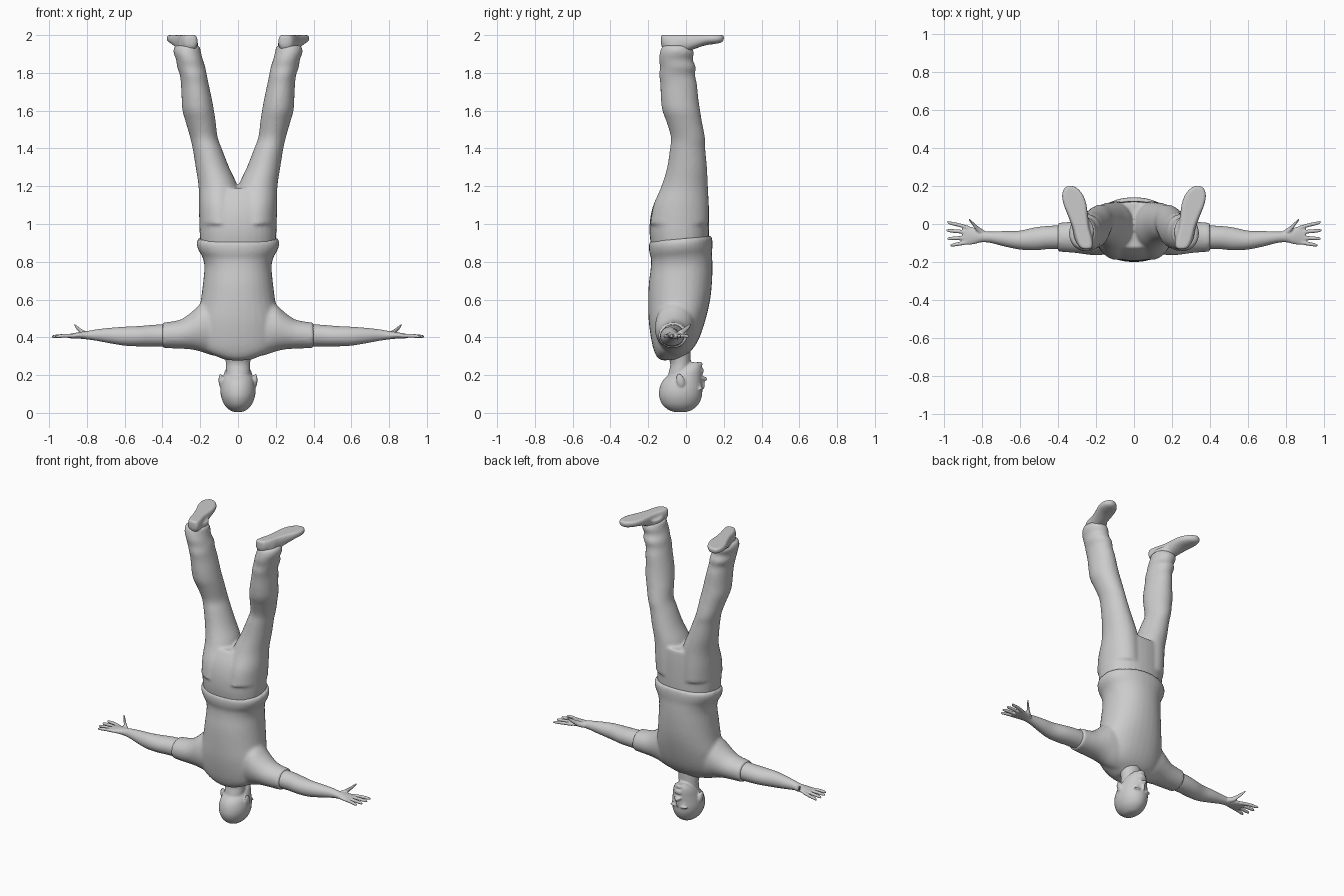
import bpy, bmesh, math
from mathutils import Vector, Matrix


def spline(rows, steps=4):
    """Catmull-Rom interpolation of whole rows."""
    out = []
    for i in range(len(rows) - 1):
        p = [rows[max(0, min(len(rows) - 1, i + k))] for k in (-1, 0, 1, 2)]
        for s in range(steps):
            t = s / steps
            out.append([0.5 * (2 * b + (c - a) * t + (2 * a - 5 * b + 4 * c - d) * t * t
                               + (3 * b - a - 3 * c + d) * t ** 3) for a, b, c, d in zip(*p)])
    return out + [list(rows[-1])]


def loft(bm, axis, rows, side=1, power=1.0, tilt=0.0, zmax=9.0, n=32):
    """Closed tube along an axis; row = (position, min, max, min, max) of the other two axes."""
    others = [i for i in range(3) if i != axis]
    rings = []
    for t, a0, a1, b0, b1 in spline(rows):
        ring = []
        for k in range(n):
            w = 2 * math.pi * k / n
            c, s = math.cos(w), math.sin(w)
            c, s = (math.copysign(abs(v) ** power, v) for v in (c, s))
            co = Vector()
            co[axis] = t
            co[others[0]] = (a0 + a1) / 2 + (a1 - a0) / 2 * c
            co[others[1]] = (b0 + b1) / 2 + (b1 - b0) / 2 * s
            co.x *= side
            co.z = min(co.z + tilt * co.y, zmax)
            ring.append(bm.verts.new(co))
        rings.append(ring)
    for r, q in zip(rings, rings[1:]):
        for k in range(n):
            bm.faces.new((r[k], r[(k + 1) % n], q[(k + 1) % n], q[k]))
    bm.faces.new(rings[0])
    bm.faces.new(rings[-1])


def ball(bm, center, radii, tilt=0.0):
    m = Matrix.Translation(center) @ Matrix.Rotation(tilt, 4, 'X') @ Matrix.Diagonal((*radii, 1))
    bmesh.ops.create_uvsphere(bm, u_segments=20, v_segments=14, radius=1, matrix=m)


def finish(name, bm, voxel, smooth=3, mirror=False):
    """Fuse the overlapping pieces into one smooth skin."""
    bmesh.ops.recalc_face_normals(bm, faces=bm.faces)
    me = bpy.data.meshes.new(name)
    bm.to_mesh(me)
    bm.free()
    ob = bpy.data.objects.new(name, me)
    bpy.context.collection.objects.link(ob)
    for p in me.polygons:
        p.use_smooth = True
    r = ob.modifiers.new("fuse", 'REMESH')
    r.mode = 'VOXEL'
    r.voxel_size = voxel
    r.use_smooth_shade = True
    s = ob.modifiers.new("soften", 'SMOOTH')
    s.iterations = smooth
    if mirror:
        m = ob.modifiers.new("mirror", 'MIRROR')
        m.use_mirror_merge = False
    return ob


# head: skull, jaw, neck, face details, ears
bm = bmesh.new()
loft(bm, 2, [(.004, -.012, .012, -.05, -.01), (.012, -.04, .04, -.085, .025),
             (.04, -.07, .07, -.122, .062), (.08, -.088, .088, -.141, .082),
             (.12, -.093, .093, -.142, .087), (.16, -.088, .088, -.13, .086),
             (.19, -.08, .08, -.105, .086), (.225, -.068, .068, -.06, .086),
             (.25, -.052, .052, -.02, .083), (.268, -.03, .03, .02, .074)])
loft(bm, 2, [(.15, -.06, .06, -.11, .02), (.22, -.064, .064, -.09, .025),
             (.27, -.065, .065, -.085, .025), (.34, -.075, .075, -.12, .025)])
ball(bm, (0, .092, .18), (.015, .021, .013))
ball(bm, (0, .084, .158), (.009, .014, .035), .2)
ball(bm, (0, .082, .218), (.027, .013, .007))
ball(bm, (0, .082, .23), (.024, .013, .007))
ball(bm, (0, .074, .257), (.024, .014, .014))
for sx in (1, -1):
    ball(bm, (sx * .034, .077, .128), (.028, .014, .008))
    ball(bm, (sx * .033, .069, .147), (.015, .012, .009))
    ball(bm, (sx * .014, .088, .185), (.009, .01, .008))
    ball(bm, (sx * .092, -.03, .172), (.011, .021, .037), .25)
finish("head", bm, .006, 2)

# shirt: torso with flared hem and short sleeves
bm = bmesh.new()
loft(bm, 2, [(.288, -.065, .065, -.125, -.03), (.305, -.11, .11, -.15, .0),
             (.34, -.18, .18, -.168, .04), (.4, -.21, .21, -.183, .075),
             (.5, -.215, .215, -.197, .108), (.6, -.197, .197, -.2, .13),
             (.7, -.184, .184, -.197, .139), (.78, -.178, .178, -.187, .14),
             (.83, -.19, .19, -.185, .138), (.865, -.21, .21, -.194, .14),
             (.9, -.22, .22, -.197, .14), (.925, -.213, .213, -.192, .135)],
     power=.92, tilt=.09)
for sx in (1, -1):
    loft(bm, 0, [(.06, -.14, .03, .29, .6), (.14, -.158, .045, .305, .6),
                 (.2, -.165, .04, .325, .575), (.25, -.16, .028, .336, .53),
                 (.31, -.152, .015, .34, .492), (.4, -.145, .006, .343, .478)], side=sx)
finish("shirt", bm, .011, 4)

# trousers: hips and two spread legs
bm = bmesh.new()
loft(bm, 2, [(.86, -.195, .195, -.18, .118), (.95, -.203, .203, -.193, .122),
             (1.04, -.206, .206, -.188, .122), (1.12, -.207, .207, -.165, .12),
             (1.19, -.205, .205, -.125, .115)], power=.88)
for sx in (1, -1):
    loft(bm, 2, [(1.0, -.02, .204, -.19, .12), (1.1, -.01, .207, -.172, .12),
                 (1.2, .002, .209, -.13, .116), (1.3, .047, .224, -.1, .111),
                 (1.4, .086, .24, -.085, .102), (1.46, .108, .254, -.08, .1),
                 (1.54, .118, .277, -.103, .085), (1.6, .127, .294, -.125, .075),
                 (1.66, .138, .298, -.133, .066), (1.74, .155, .302, -.136, .058),
                 (1.79, .165, .308, -.142, .048), (1.83, .173, .322, -.138, .052),
                 (1.87, .186, .328, -.143, .036), (1.91, .196, .342, -.138, .042),
                 (1.945, .202, .336, -.125, .022)], side=sx)
finish("trousers", bm, .011, 3)

# shoe: rounded toe, flat sole facing up, ankle
bm = bmesh.new()
shoe = [(-.132, .016, 1.95, 1.995), (-.12, .036, 1.925, 2.01), (-.08, .047, 1.9, 2.015),
        (-.02, .046, 1.905, 2.015), (.04, .052, 1.925, 2.015), (.1, .06, 1.945, 2.015),
        (.15, .056, 1.953, 2.012), (.185, .037, 1.96, 2.008), (.2, .012, 1.972, 1.998)]
loft(bm, 1, [(y, .252 + (y + .12) * .26 - w, .252 + (y + .12) * .26 + w, z0, z1)
             for y, w, z0, z1 in shoe], power=.9, zmax=2.0)
loft(bm, 2, [(1.88, .215, .315, -.115, .02), (1.92, .212, .318, -.118, .025),
             (1.965, .212, .318, -.118, .04)])
finish("shoe", bm, .007, 2, True)

# arm: bare forearm, palm, thumb and four fingers
bm = bmesh.new()
loft(bm, 0, [(.36, -.133, -.007, .352, .47), (.45, -.132, -.01, .352, .466),
             (.52, -.138, -.018, .352, .46), (.6, -.134, -.035, .356, .456),
             (.68, -.118, -.037, .369, .45), (.75, -.1, -.04, .382, .442),
             (.8, -.096, -.038, .389, .433), (.84, -.106, -.02, .393, .428),
             (.875, -.11, -.012, .394, .421), (.9, -.104, -.018, .397, .417)])
for y0, x1, y1 in ((-.022, .982, .012), (-.046, .986, -.032), (-.07, .982, -.078), (-.095, .966, -.114)):
    loft(bm, 0, [(x, y - r, y + r, z - r, z + r) for x, y, z, r in
                 ((.865, y0, .408, .011), (.92, (y0 + y1) / 2, .408, .0105),
                  (x1 - .014, y1 * .8 + y0 * .2, .405, .009), (x1, y1, .404, .004))], n=12)
loft(bm, 0, [(.785, -.07, -.035, .395, .425), (.815, -.05, -.015, .4, .437),
             (.84, -.018, .006, .425, .453), (.857, .004, .022, .445, .467),
             (.868, .02, .032, .464, .476)], n=12)
finish("arm", bm, .005, 2, True)
